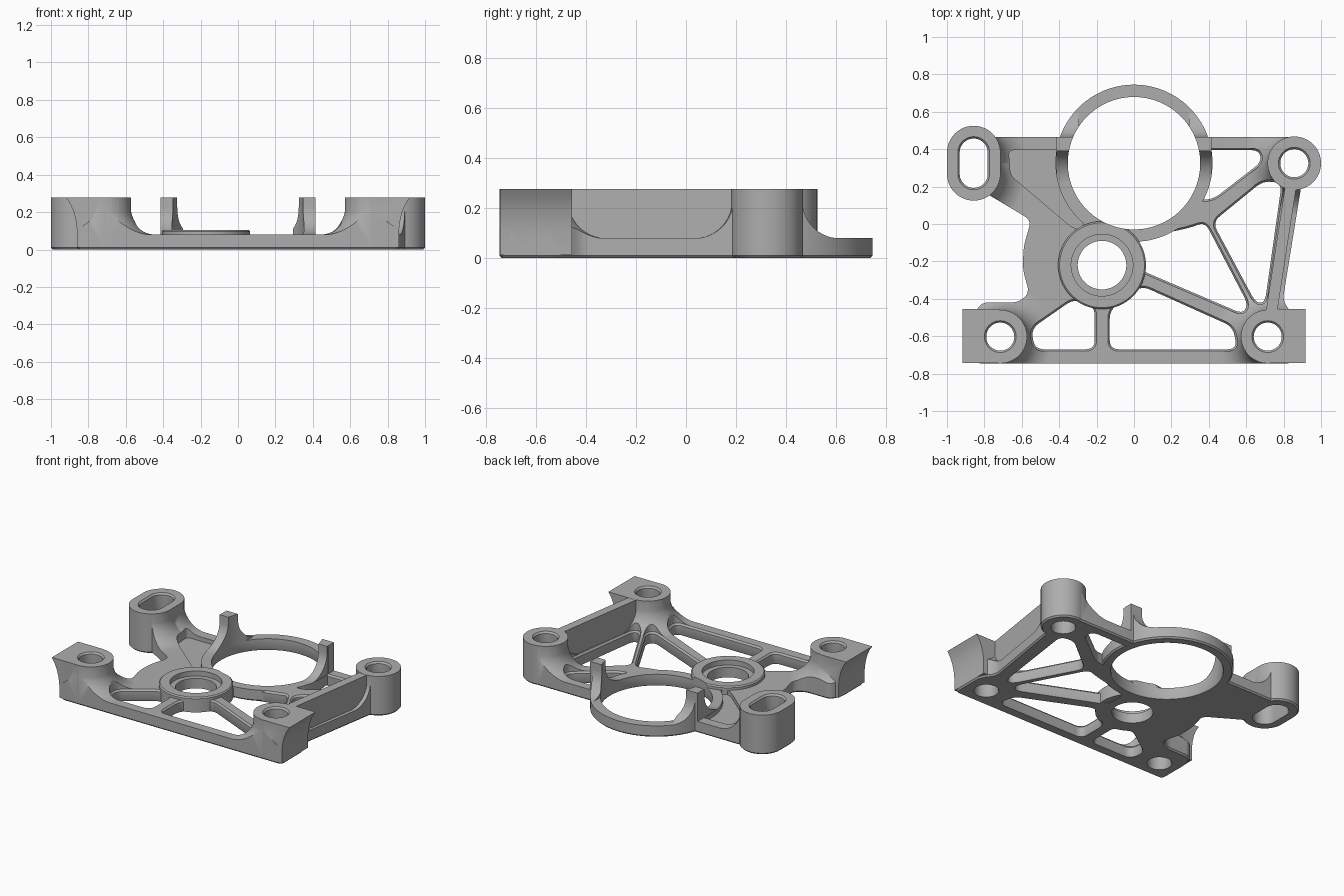
import bpy, bmesh
from math import sin, cos, pi
from mathutils import Vector

if "Cube" in bpy.data.objects:
    bpy.data.objects.remove(bpy.data.objects["Cube"], do_unlink=True)

TOP, PLATE, BOSS_R, HOLE_R = 0.277, 0.08, 0.143, 0.075


def rounded(points, radius):
    """Closed polygon with its corners softened by short curves."""
    pts, out = [Vector(p) for p in points], []
    for i, p in enumerate(pts):
        a, b = pts[i - 1] - p, pts[(i + 1) % len(pts)] - p
        s = p + a.normalized() * min(radius, a.length * 0.45)
        e = p + b.normalized() * min(radius, b.length * 0.45)
        for k in range(7):
            t = k / 6
            out.append(s * (1 - t) ** 2 + p * 2 * t * (1 - t) + e * t * t)
    return out


def circle(x, y, r, n=64):
    return [Vector((x + r * cos(2 * pi * i / n), y + r * sin(2 * pi * i / n))) for i in range(n)]


def slot(x, y0, y1, r, n=24):
    arc = [(cos(pi * i / n), sin(pi * i / n)) for i in range(n + 1)]
    return [Vector((x + r * c, y1 + r * s)) for c, s in arc] + \
           [Vector((x - r * c, y0 - r * s)) for c, s in arc]


def loft(name, loop, layers, plane="xy"):
    """Stack copies of a loop at (height, outward offset) layers into a solid."""
    loop = [Vector(p) for p in loop]
    n = len(loop)
    area = sum(loop[i - 1].cross(loop[i]) for i in range(n))
    normals = []
    for i in range(n):
        t = (loop[i] - loop[i - 1]).normalized() + (loop[(i + 1) % n] - loop[i]).normalized()
        t.normalize()
        normals.append(Vector((t.y, -t.x)) * (1 if area > 0 else -1))
    order = {"xy": lambda u, v, w: (u, v, w), "xz": lambda u, v, w: (u, w, v),
             "yz": lambda u, v, w: (w, u, v)}[plane]
    bm = bmesh.new()
    rings = []
    for h, off in layers:
        rings.append([bm.verts.new(order(*(p + q * off), h)) for p, q in zip(loop, normals)])
    bm.faces.new(rings[0])
    bm.faces.new(rings[-1])
    for lo, hi in zip(rings, rings[1:]):
        for i in range(n):
            bm.faces.new((lo[i - 1], lo[i], hi[i], hi[i - 1]))
    bmesh.ops.recalc_face_normals(bm, faces=bm.faces)
    mesh = bpy.data.meshes.new(name)
    bm.to_mesh(mesh)
    bm.free()
    obj = bpy.data.objects.new(name, mesh)
    bpy.context.scene.collection.objects.link(obj)
    return obj


def combine(target, operation, other):
    mod = target.modifiers.new("join", "BOOLEAN")
    mod.operation, mod.solver, mod.object = operation, "EXACT", other
    bpy.context.view_layer.objects.active = target
    bpy.ops.object.modifier_apply(modifier=mod.name)
    bpy.data.objects.remove(other, do_unlink=True)


def solid(top):
    return [(0, -0.01), (0.01, 0), (top, 0)]


def through(rim):
    return [(-0.02, 0.015), (0.008, 0), (rim - 0.012, 0), (rim, 0.01), (0.4, 0.01)]


# Plate outline with its windows
outline = [(-0.86, -0.745), (0.86, -0.745), (0.86, -0.5), (0.795, -0.41), (0.91, 0.3),
           (0.857, 0.465), (-0.857, 0.465), (-0.857, 0.2), (-0.75, 0.14), (-0.55, 0.02),
           (-0.59, -0.12), (-0.595, -0.24), (-0.56, -0.37), (-0.62, -0.42), (-0.82, -0.42),
           (-0.86, -0.5)]
body = loft("bracket_body", rounded(outline, 0.04), solid(TOP))
windows = [
    [(0.3, 0.395), (0.67, 0.395), (0.68, 0.33), (0.42, 0.13), (0.3, 0.13)],
    [(0.42, 0.01), (0.69, 0.23), (0.79, 0.22), (0.7, -0.42), (0.65, -0.42)],
    [(0.38, 0.01), (0.61, -0.43), (0.58, -0.48), (0.02, -0.24), (0.02, -0.08), (0.3, -0.02)],
    [(-0.13, -0.46), (0.04, -0.33), (0.53, -0.55), (0.55, -0.67), (-0.13, -0.67)],
    [(-0.21, -0.44), (-0.32, -0.4), (-0.55, -0.56), (-0.53, -0.67), (-0.21, -0.67)]]
for pts in windows:
    combine(body, "DIFFERENCE", loft("window", rounded(pts, 0.05), through(PLATE)))

# Shallow web pocket beside the large ring
pocket = [(-0.67, 0.395), (-0.3, 0.395), (-0.27, -0.03), (-0.33, -0.02), (-0.66, 0.26)]
combine(body, "DIFFERENCE", loft("pocket", rounded(pocket, 0.03), [(0.05, 0), (0.4, 0)]))
combine(body, "UNION", loft("ring", circle(0, 0.325, 0.42, 96), solid(TOP)))

# Height envelope: low plate, flared boss feet and two flared posts on the ring
envelope = loft("envelope", [(-2, -2), (2, -2), (2, 2), (-2, 2)], [(-0.1, 0), (PLATE, 0)])
FLARE = 0.15
feet = [(0.857, 0.325), (-0.857, 0.268), (-0.857, 0.382), (0.715, -0.602), (-0.715, -0.602)]
curve = [(PLATE - 0.001 + FLARE * (1 - cos(a)), FLARE * (1 - sin(a)))
         for a in [pi / 2 * k / 10 for k in range(11)]]
for x, y in feet:
    layers = [(-0.05, FLARE)] + curve + [(0.4, 0)]
    combine(envelope, "UNION", loft("foot", circle(x, y, BOSS_R - 0.002), layers))


def post_profile():
    back = [(0.465 + o, z) for z, o in curve]
    front = [(0.39 - o * 1.2, z) for z, o in reversed(curve)]
    return [(0.2, -0.05), (0.62, -0.05)] + back + [(0.465, 0.4), (0.39, 0.4)] + front


for x in (-0.415, 0.295):
    combine(envelope, "UNION", loft("post", post_profile(), [(x, 0), (x + 0.12, 0)], "yz"))
combine(body, "INTERSECT", envelope)

# Bosses
for x, y in (feet[0], feet[3], feet[4]):
    combine(body, "UNION", loft("boss", circle(x, y, BOSS_R), solid(TOP)))
combine(body, "UNION", loft("slot_boss", slot(-0.857, 0.268, 0.382, BOSS_R), solid(TOP)))

# Front corner blocks that lean outwards at the top
for s in (-1, 1):
    side = [(0.72, 0.012), (0.86, 0.012), (0.86, 0.1), (0.866, 0.15), (0.878, 0.2),
            (0.895, 0.24), (0.918, TOP), (0.72, TOP)]
    combine(body, "UNION", loft("corner_block", [(s * x, z) for x, z in side],
                                [(-0.744, 0), (-0.455, 0)], "xz"))

# Tall side wall between the two left bosses
a, b = Vector(feet[3]), Vector(feet[0])
d = (b - a).normalized()
n = Vector((-d.y, d.x)) * 0.03
combine(body, "UNION", loft("side_wall", [a + n, b + n, b - n, a - n], [(0.02, 0), (TOP - 0.001, 0)]))

# Bearing hub
combine(body, "UNION", loft("hub", circle(-0.171, -0.22, 0.235), [(0.002, 0), (0.097, 0), (0.105, -0.008)]))

# Bores
combine(body, "DIFFERENCE", loft("ring_bore", circle(0, 0.325, 0.354, 96), through(PLATE)[:3] + [(0.4, 0)]))
combine(body, "DIFFERENCE", loft("hub_bore", circle(-0.171, -0.22, 0.13), [(-0.02, 0), (0.4, 0)]))
combine(body, "DIFFERENCE", loft("hub_counterbore", circle(-0.171, -0.22, 0.165), [(0.07, 0), (0.4, 0)]))
for x, y in (feet[0], feet[3], feet[4]):
    combine(body, "DIFFERENCE", loft("bolt_hole", circle(x, y, HOLE_R, 48), through(TOP)))
combine(body, "DIFFERENCE", loft("slot_hole", slot(-0.857, 0.268, 0.382, HOLE_R), through(TOP)))

# One grey metal for the whole casting
mat = bpy.data.materials.new("machined_grey")
mat.use_nodes = True
grey = (0.42, 0.42, 0.42, 1)
mat.diffuse_color = grey
mat.node_tree.nodes["Principled BSDF"].inputs["Base Color"].default_value = grey
body.data.materials.clear()
body.data.materials.append(mat)
for poly in body.data.polygons:
    poly.material_index = 0

bpy.ops.object.select_all(action="DESELECT")
body.select_set(True)
bpy.context.view_layer.objects.active = body
bpy.ops.object.shade_smooth_by_angle(angle=0.6)
